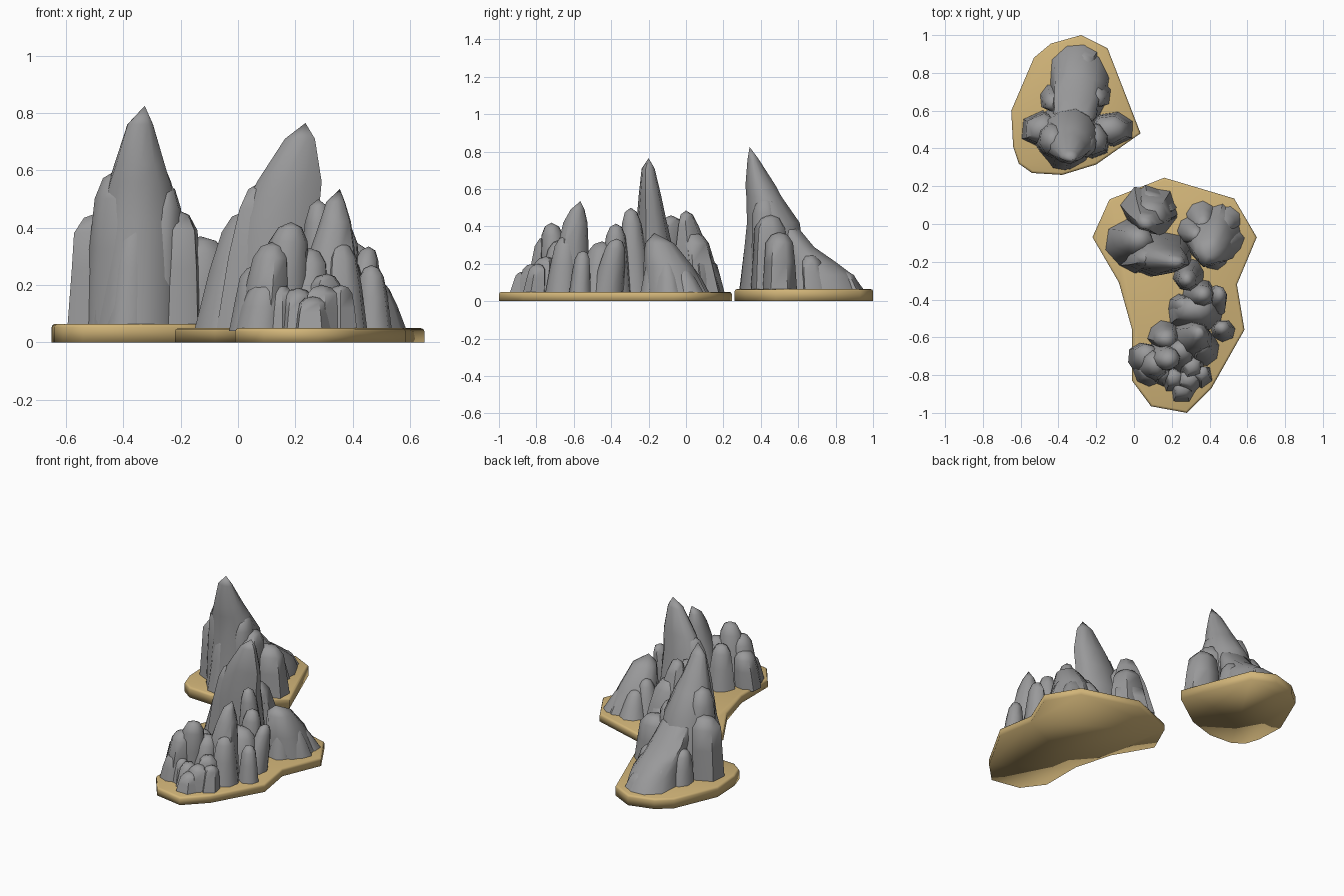
import bpy, bmesh, math, random

if "Cube" in bpy.data.objects:
    bpy.data.objects.remove(bpy.data.objects["Cube"])

random.seed(4)

def material(name, rgb):
    m = bpy.data.materials.new(name)
    m.diffuse_color = (*rgb, 1)
    m.use_nodes = True
    m.node_tree.nodes["Principled BSDF"].inputs["Base Color"].default_value = m.diffuse_color
    return m

GREY = material("rock grey", (0.32, 0.32, 0.325))
SAND = material("sand", (0.64, 0.46, 0.19))

def finish(bm, name, mat, angle):
    bmesh.ops.recalc_face_normals(bm, faces=bm.faces)
    me = bpy.data.meshes.new(name)
    bm.to_mesh(me)
    bm.free()
    ob = bpy.data.objects.new(name, me)
    bpy.context.collection.objects.link(ob)
    me.materials.append(mat)
    bpy.ops.object.select_all(action='DESELECT')
    ob.select_set(True)
    bpy.context.view_layer.objects.active = ob
    bpy.ops.object.shade_smooth_by_angle(angle=math.radians(angle))
    return ob

def island(name, outline, height):
    """Closed sand slab with softened rims, smooth all over."""
    bm = bmesh.new()
    f = bm.faces.new([bm.verts.new((x, y, 0)) for x, y in outline])
    up = bmesh.ops.extrude_face_region(bm, geom=[f])["geom"]
    bmesh.ops.translate(bm, vec=(0, 0, height), verts=[v for v in up if isinstance(v, bmesh.types.BMVert)])
    if f.is_valid and not any(g.calc_center_median().z < 1e-5 for g in bm.faces):
        bm.faces.new([v for v in bm.verts if v.co.z < 1e-5])
    rim = [e for e in bm.edges if all(v.co.z > height / 2 for v in e.verts)]
    bmesh.ops.bevel(bm, geom=rim, offset=0.012, segments=2, profile=0.5, affect='EDGES')
    return finish(bm, name, SAND, 100)

def rock(name, rings, tip, sides=9, rough=0.1, turn=0.0):
    """Craggy spire: rings of (z, cx, cy, rx, ry) closed by a tip point."""
    bm = bmesh.new()
    lobes = [1 + random.uniform(-rough, rough) for _ in range(sides)]
    loops = []
    for z, cx, cy, rx, ry in rings:
        loop = []
        for i in range(sides):
            a = 2 * math.pi * i / sides + 0.2
            r = lobes[i] * (1 + random.uniform(-0.03, 0.03))
            x, y = rx * r * math.cos(a), ry * r * math.sin(a)
            loop.append(bm.verts.new((cx + x * math.cos(turn) - y * math.sin(turn),
                                      cy + x * math.sin(turn) + y * math.cos(turn), z)))
        loops.append(loop)
    for lo, hi in zip(loops, loops[1:]):
        for i in range(sides):
            j = (i + 1) % sides
            bm.faces.new((lo[i], lo[j], hi[j], hi[i]))
    top = bm.verts.new(tip)
    for i in range(sides):
        bm.faces.new((loops[-1][i], loops[-1][(i + 1) % sides], top))
    bm.faces.new(loops[0])
    return finish(bm, name, GREY, 55)

def column(name, base, r, top, taper=0.7, sides=8, turn=0.0, rough=0.08, z0=0.04):
    """Shouldered boulder: base centre, radii, top point (x, y, z)."""
    (bx, by), (rx, ry), (tx, ty, tz) = base, r, top
    rings = []
    for t, s in ((0, 1), (0.5, (1 + taper) / 2), (0.82, taper), (0.95, taper * 0.62)):
        rings.append((z0 + (tz - z0) * t, bx + (tx - bx) * t, by + (ty - by) * t, rx * s, ry * s))
    return rock(name, rings, top, sides, rough, turn)

# sand islands
island("back_island", [(-.28, 1), (-.14, .93), (.035, .48), (-.2, .315), (-.38, .26), (-.54, .27),
                       (-.61, .32), (-.64, .41), (-.65, .6), (-.53, .88), (-.44, .955)], 0.065)
island("front_island", [(.16, .245), (.53, .135), (.65, -.07), (.545, -.32), (.585, -.56), (.41, -.87),
                        (.28, -1), (.09, -.965), (-.01, -.83), (-.01, -.56), (-.08, -.31),
                        (-.22, -.07), (-.13, .13)], 0.05)

# back mountain: main spire, side columns, trailing ridge
B = 0.05
rock("back_main_spire", [(B, -.35, .48, .16, .19), (.42, -.34, .47, .15, .14), (.56, -.34, .42, .11, .095),
                         (.62, -.342, .40, .09, .08), (.76, -.34, .36, .047, .03)], (-.325, .34, .825), 11, 0.06)
column("back_left_column", (-.49, .505), (.115, .10), (-.48, .50, .455), 0.85, 6, .3, z0=B)
column("back_left_shoulder", (-.43, .46), (.11, .12), (-.425, .44, .60), 0.72, 8, z0=B)
column("back_front_buttress", (-.38, .37), (.085, .085), (-.36, .39, .47), 0.65, 8, z0=B)
column("back_right_shoulder", (-.22, .45), (.10, .11), (-.215, .45, .465), 0.8, 7, z0=B)
column("back_right_column", (-.12, .50), (.125, .10), (-.13, .50, .37), 0.78, 7, .2, z0=B)
column("back_inner_shoulder", (-.28, .45), (.09, .1), (-.255, .42, .56), 0.7, 8, z0=B)
rock("back_ridge", [(B, -.3, .73, .155, .22), (.14, -.3, .71, .14, .18), (.21, -.31, .66, .125, .14),
                    (.29, -.32, .60, .12, .08), (.38, -.33, .55, .1, .06)], (-.33, .5, .44), 11, 0.1)
for i, (x, y, z) in enumerate([(-.43, .67, .27), (-.21, .69, .25), (-.36, .80, .2), (-.27, .87, .16)]):
    column(f"back_crag_{i}", (x, y), (.08, .085), (x, y - .03, z), 0.65, 7, i, 0.15, B)

# front island: tall leaning ridge and the blocks behind it
rock("tall_ridge", [(.04, .11, -.15, .20, .12), (.30, .13, -.17, .165, .10), (.44, .145, -.18, .145, .08),
                    (.56, .175, -.19, .12, .06), (.71, .215, -.2, .055, .035)], (.235, -.2, .765), 10, 0.06)
column("tall_ridge_shoulder", (.05, -.16), (.14, .10), (.08, -.18, .56), 0.55, 8, .3)
column("left_slab", (-.03, -.10), (.13, .13), (.03, -.08, .46), 0.6, 7, -.35)
column("rear_block", (.08, .07), (.17, .12), (.06, .0, .485), 0.42, 6, -.35)
column("rear_middle", (.10, .08), (.14, .12), (.09, .04, .37), 0.65, 6, -.4)
column("rear_step", (.11, .12), (.12, .08), (.11, .09, .23), 0.8, 6, -.4)
column("ridge_foot", (.29, -.27), (.085, .095), (.28, -.295, .5), 0.58, 8)

# right-hand mound with radiating spurs
rock("right_mound", [(.04, .42, -.05, .155, .165), (.18, .41, -.09, .115, .13), (.31, .40, -.14, .075, .075)],
     (.39, -.17, .365), 12, 0.12)
for i, (x, y, z) in enumerate([(.51, -.09, .22), (.49, .03, .18), (.35, .05, .2), (.30, -.03, .26), (.42, -.17, .28)]):
    column(f"right_spur_{i}", (x, y), (.075, .08), (x * .7 + .12, y * .7 - .04, z), 0.55, 8, i)

# middle cluster linking the ridge to the front rocks
column("middle_rock", (.33, -.47), (.155, .11), (.33, -.45, .32), 0.65, 9)
column("middle_spire", (.34, -.38), (.095, .085), (.365, -.375, .415), 0.6, 8)
column("middle_right_rock", (.42, -.42), (.07, .09), (.455, -.37, .335), 0.6, 8)
column("middle_left_rock", (.25, -.44), (.075, .075), (.27, -.43, .29), 0.65, 8)

# front cluster
rock("front_spire", [(.04, .31, -.62, .12, .12), (.28, .325, -.605, .095, .09), (.42, .34, -.59, .06, .07),
                     (.49, .34, -.58, .035, .04)], (.355, -.565, .535), 8, 0.08)
column("front_spire_foot", (.37, -.66), (.08, .09), (.36, -.64, .35), 0.65, 8)
column("front_right_rock", (.47, -.565), (.07, .06), (.465, -.55, .27), 0.65, 7)
column("front_left_tower", (.15, -.70), (.095, .085), (.185, -.72, .42), 0.7, 9)
column("front_left_back_rock", (.16, -.59), (.09, .08), (.17, -.61, .32), 0.65, 8)
column("front_left_step", (.09, -.75), (.09, .095), (.12, -.74, .35), 0.7, 8)
column("front_left_lobe", (.05, -.715), (.085, .09), (.07, -.70, .27), 0.75, 8)
column("front_left_foot", (.08, -.79), (.085, .075), (.10, -.78, .21), 0.7, 7)
column("front_inner_rock", (.24, -.70), (.09, .09), (.25, -.67, .33), 0.7, 8)
for i, (x, y, z, r) in enumerate([(.26, -.885, .16, .07), (.36, -.81, .2, .065), (.21, -.83, .19, .065),
                                  (.15, -.81, .2, .06), (.31, -.77, .24, .075), (.29, -.84, .2, .07)]):
    column(f"front_block_{i}", (x, y), (r, r), (x, y + .02, z), 0.72, 5, i * .7, 0.12)
